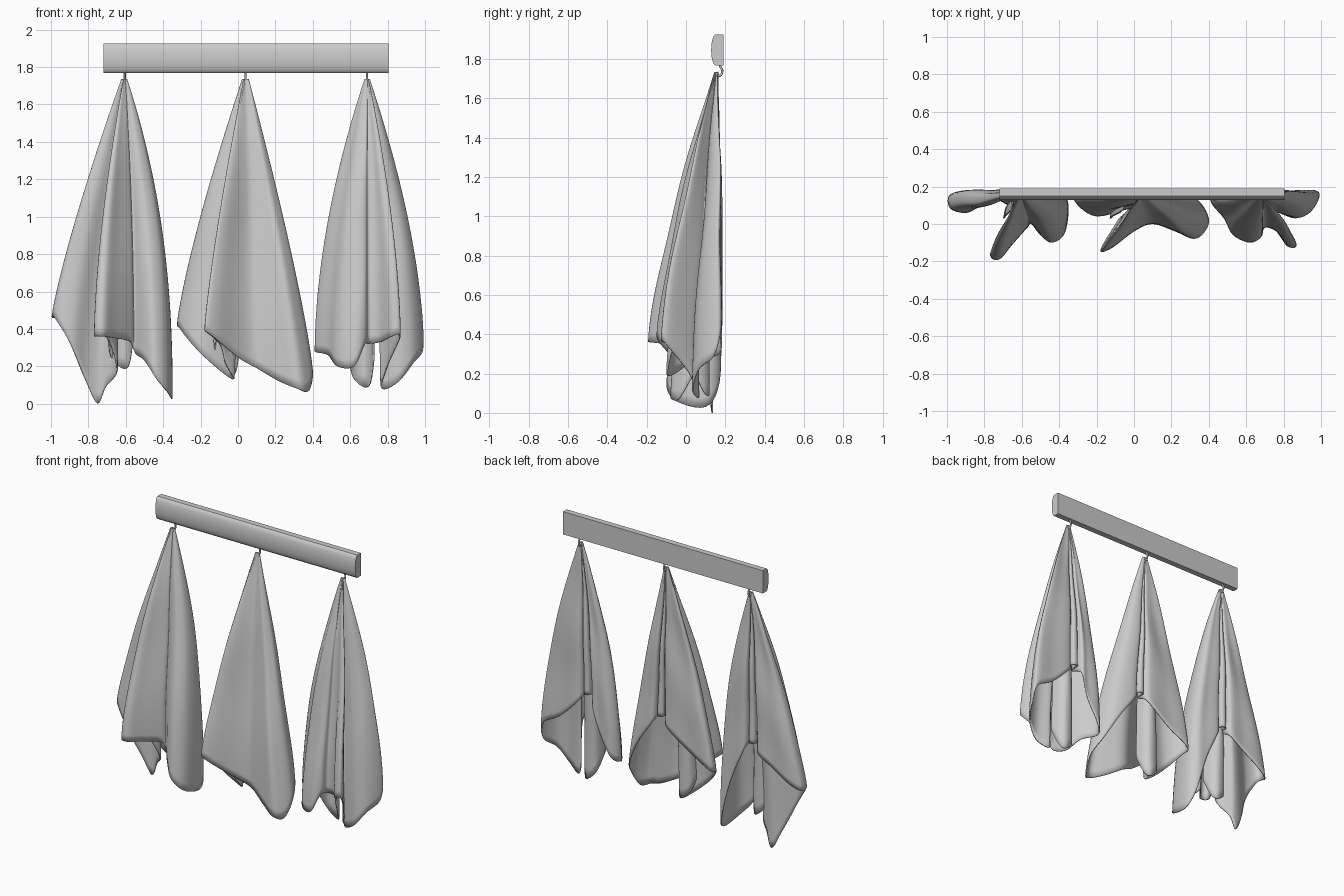
import bpy, bmesh, math
from mathutils import Vector

cube = bpy.data.objects.get("Cube")
if cube:
    bpy.data.objects.remove(cube, do_unlink=True)

grey = bpy.data.materials.new("plain grey")
grey.use_nodes = True
colour = (0.6, 0.6, 0.6, 1)
grey.diffuse_color = colour
grey.node_tree.nodes["Principled BSDF"].inputs["Base Color"].default_value = colour


def finish(name, bm, angle):
    """Turn a bmesh into a named, shaded object."""
    bmesh.ops.recalc_face_normals(bm, faces=bm.faces)
    mesh = bpy.data.meshes.new(name)
    bm.to_mesh(mesh)
    bm.free()
    mesh.materials.append(grey)
    obj = bpy.data.objects.new(name, mesh)
    bpy.context.collection.objects.link(obj)
    bpy.ops.object.select_all(action="DESELECT")
    bpy.context.view_layer.objects.active = obj
    obj.select_set(True)
    bpy.ops.object.shade_smooth_by_angle(angle=math.radians(angle))
    return obj


def spline(points, closed, steps):
    """Sample a smooth curve that passes through the points."""
    count = len(points)

    def pick(i):
        return points[i % count] if closed else points[max(0, min(count - 1, i))]

    samples = []
    for i in range(count if closed else count - 1):
        a, b, c, d = (pick(i + k) for k in (-1, 0, 1, 2))
        for s in range(steps):
            t = s / steps
            samples.append(0.5 * (2 * b + (c - a) * t + (2 * a - 5 * b + 4 * c - d) * t ** 2
                                  + (3 * b - a - 3 * c + d) * t ** 3))
    if not closed:
        samples.append(points[-1])
    return samples


def pleat(x, z):
    """Hem points of the narrow strip tucked between the two back panels."""
    return [(x + 5, 18, z - 5), (x + 3, 10, z), (x + 2, 17, z), (x - 2, 17, z),
            (x - 3, 10, z), (x - 5, 18, z - 5)]


def drape(name, hook_x, hem, left_bulge, right_bulge, closed=True, start=0.0, rows=32):
    """Hang cloth from a hook down to a hem given in hundredths."""
    apex = Vector((hook_x, 0.16, 1.735))
    rim = spline([Vector(p) / 100 for p in hem], closed, 5)
    width = len(rim)
    low = min(p.x for p in rim)
    span = max(p.x for p in rim) - low
    # Front folds are shallow near the hook and deepen towards the hem
    reach = 8 if closed else 1
    soft = [p.y if p.y > 0.1 else
            sum(rim[(k + j) % width].y for j in range(-reach, reach + 1)) / (2 * reach + 1)
            for k, p in enumerate(rim)]
    bm = bmesh.new()
    grid = []
    for r in range(rows + 1):
        t = start + (1 - start) * r / rows
        row = []
        for p, shallow in zip(rim, soft):
            side = (p.x - low) / span
            bulge = left_bulge + (right_bulge - left_bulge) * side
            # The cloth bellies out near the top and hangs straighter below
            spread = 0.05 + 0.95 * (1 - (1 - t) ** bulge)
            depth = 0.05 + 0.95 * (1 - (1 - t) ** 1.5)
            y = shallow + (p.y - shallow) * (0.25 + 0.75 * t)
            ripple = 0.006 * math.sin(9 * t + 5 * side) * math.sin(math.pi * t)
            row.append(bm.verts.new((
                apex.x + (p.x - apex.x) * spread,
                min(0.185, apex.y + (y - apex.y) * depth + ripple),
                apex.z + (p.z - apex.z) * t)))
        grid.append(row)
    for upper, lower in zip(grid, grid[1:]):
        for k in range(width if closed else width - 1):
            n = (k + 1) % width
            bm.faces.new((upper[k], lower[k], lower[n], upper[n]))
    if closed:
        bm.faces.new(grid[0])
    obj = finish(name, bm, 70)
    cloth = obj.modifiers.new("cloth thickness", "SOLIDIFY")
    cloth.thickness = 0.008
    cloth.offset = -1


# Wall rail: flat back and rounded front, extruded sideways
left_end, right_end = -0.72, 0.805
outline = [(0.19, 1.925), (0.19, 1.768)]
for i in range(9):
    a = math.pi * (i / 8 - 0.5)
    outline.append((0.15 - 0.022 * math.cos(a), 1.8465 + 0.0785 * math.sin(a)))
bm = bmesh.new()
end = bm.faces.new([bm.verts.new((left_end, y, z)) for y, z in outline])
grown = bmesh.ops.extrude_face_region(bm, geom=[end], use_keep_orig=True)
for v in grown["geom"]:
    if isinstance(v, bmesh.types.BMVert):
        v.co.x = right_end
finish("rail", bm, 35)

# Hooks under the rail
hooks = {"left": 0.69, "middle": 0.04, "right": -0.605}
path = [Vector(p) for p in ((0, 0.172, 1.785), (0, 0.173, 1.765), (0, 0.184, 1.745),
                            (0, 0.18, 1.722), (0, 0.166, 1.715), (0, 0.158, 1.735))]
for side, x in hooks.items():
    bm = bmesh.new()
    rings = []
    centres = spline(path, False, 4)
    for i, c in enumerate(centres):
        along = (centres[min(i + 1, len(centres) - 1)] - centres[max(i - 1, 0)]).normalized()
        across = along.cross(Vector((1, 0, 0)))
        rings.append([bm.verts.new(c + Vector((x, 0, 0)) + 0.006 * (
            Vector((math.cos(a), 0, 0)) + across * math.sin(a)))
            for a in (math.tau * k / 8 for k in range(8))])
    for a, b in zip(rings, rings[1:]):
        for k in range(8):
            bm.faces.new((a[k], a[k - 1], b[k - 1], b[k]))
    bm.faces.new(rings[0])
    bm.faces.new(rings[-1])
    finish(side + "_hook", bm, 50)

# Towels: hem points run from the back, round the front, to the back again
drape("right_towel", hooks["right"], pleat(-62, 70) + [
    (-78, 18, 58), (-91, 18, 50), (-99, 15, 46), (-98, 8, 46), (-89, 6, 31),
    (-81, 11, 12), (-75, 13, 0), (-71, 12, 9), (-65, 7, 18), (-70, -2, 35),
    (-77, -16, 36), (-72, -19, 36), (-65, -11, 35), (-57, -2, 33), (-55, 0, 27),
    (-50, -6, 23), (-44, -10, 14), (-37, -5, 6), (-35, 10, 3), (-39, 17, 15),
    (-47, 18, 42)], 1.2, 2.3)
drape("middle_towel", hooks["middle"], pleat(8, 70) + [
    (-15, 18, 52), (-31, 18, 43), (-31, 11, 40), (-20, 4, 27), (-3, 8, 13),
    (-7, 4, 22), (-10, 0, 32), (-18, -14, 39), (-12, -13, 35), (0, -4, 25), (10, 0, 19),
    (22, -4, 12), (32, -8, 8), (38, -4, 7), (40, 3, 18), (35, 12, 30), (25, 17, 48)],
    1.25, 1.2)
drape("left_towel", hooks["left"], pleat(64, 70) + [
    (54, 18, 48), (45, 18, 32), (41, 12, 28), (48, 3, 26), (53, -6, 20),
    (62, -10, 20), (68, -7, 32), (70, -2, 32), (76, -4, 33), (82, -12, 36), (87, -11, 36),
    (80, 2, 20), (77, 6, 8), (86, 3, 12), (94, 6, 22), (99, 14, 29), (97, 18, 42),
    (84, 18, 50)], 1.8, 1.6)

# Loose tongue of cloth hanging inside each towel
for side, c, z in (("right", -62, 19), ("middle", -5, 15), ("left", 67, 9)):
    drape(side + "_inner_fold", hooks[side], [
        (c - 8, 3, z + 18), (c - 6, 10, z + 6), (c, 12, z), (c + 4, 9, z + 2),
        (c + 6, 3, z + 15)], 1.5, 1.5, closed=False, start=0.45, rows=14)
